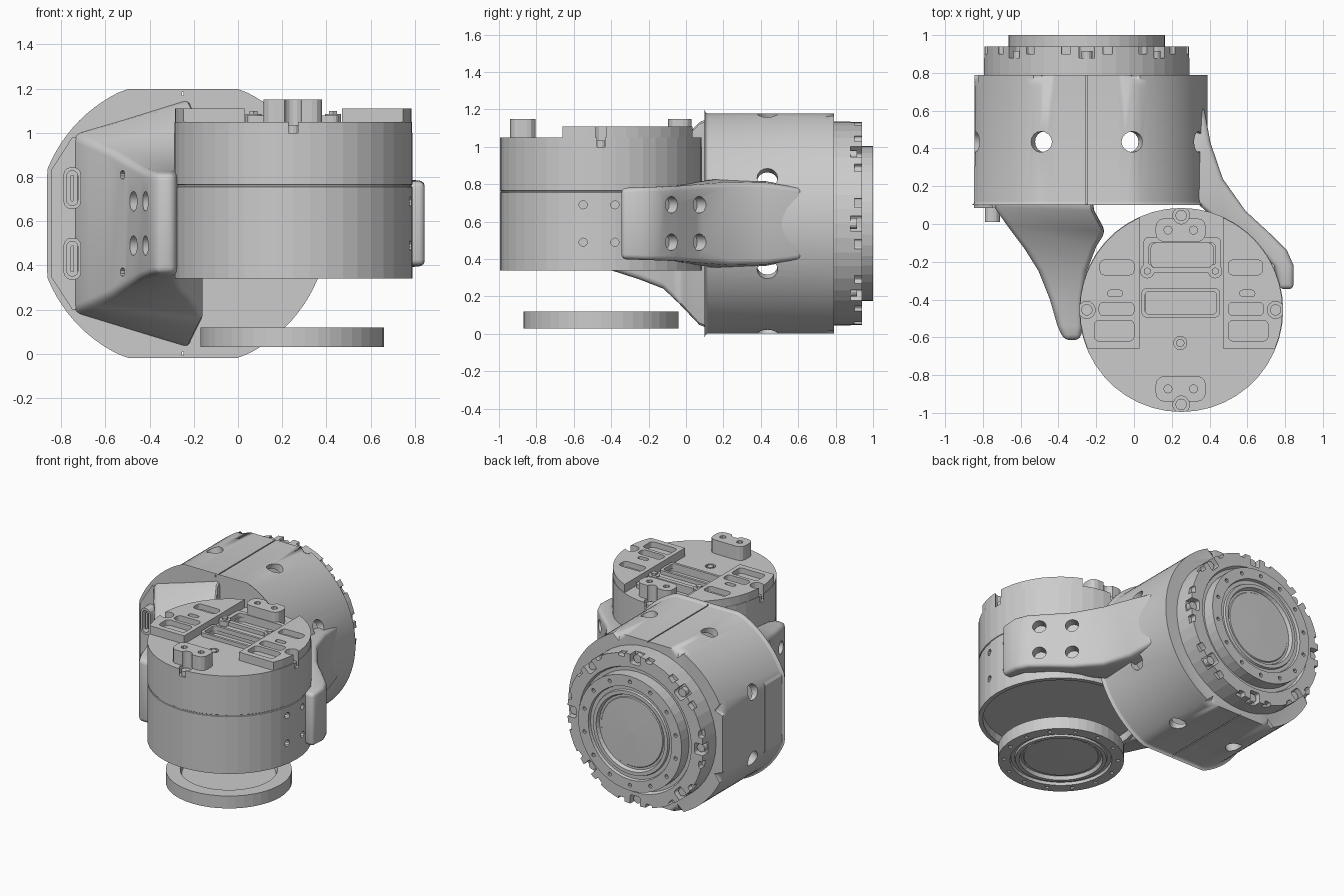
import bpy, bmesh, math
from mathutils import Matrix, Vector

if "Cube" in bpy.data.objects:
    bpy.data.objects.remove(bpy.data.objects["Cube"])

CX, CY = 0.25, -0.455      # vertical motor axis
HX, HZ = -0.25, 0.59       # horizontal motor axis
ALONG_Y = Matrix(((1, 0, 0, HX), (0, 0, 1, 0), (0, 1, 0, HZ), (0, 0, 0, 1)))
ALONG_Z = Matrix.Translation((CX, CY, 0))


def finish(name, bm, smooth=None):
    bmesh.ops.recalc_face_normals(bm, faces=bm.faces)
    me = bpy.data.meshes.new(name)
    bm.to_mesh(me)
    bm.free()
    ob = bpy.data.objects.new(name, me)
    bpy.context.collection.objects.link(ob)
    if smooth:
        shade(ob, smooth)
    return ob


def activate(ob):
    bpy.ops.object.select_all(action='DESELECT')
    ob.select_set(True)
    bpy.context.view_layer.objects.active = ob


def shade(ob, deg):
    activate(ob)
    bpy.ops.object.shade_smooth_by_angle(angle=math.radians(deg))


def cut(ob, bm):
    tool = finish("cutter", bm)
    tool.hide_render = True
    mod = ob.modifiers.new("cut", 'BOOLEAN')
    mod.operation, mod.solver, mod.object = 'DIFFERENCE', 'EXACT', tool
    activate(ob)
    bpy.ops.object.modifier_apply(modifier=mod.name)
    bpy.data.objects.remove(tool)


def prism(bm, pts, z0, z1, M=Matrix()):
    lo = [bm.verts.new(M @ Vector((x, y, z0))) for x, y in pts]
    hi = [bm.verts.new(M @ Vector((x, y, z1))) for x, y in pts]
    bm.faces.new(lo)
    bm.faces.new(hi)
    n = len(pts)
    for i in range(n):
        j = (i + 1) % n
        bm.faces.new((lo[i], lo[j], hi[j], hi[i]))


def rrect(x0, x1, y0, y1, r):
    pts = []
    for k, (x, y) in enumerate(((x1 - r, y1 - r), (x0 + r, y1 - r), (x0 + r, y0 + r), (x1 - r, y0 + r))):
        for i in range(4):
            a = math.radians(90 * k + 30 * i)
            pts.append((x + r * math.cos(a), y + r * math.sin(a)))
    return pts


def rod(bm, p, d, r, length, seg=14):
    """Cylinder centred on p along d."""
    q = Vector(d).to_track_quat('Z', 'Y').to_matrix().to_4x4()
    bmesh.ops.create_cone(bm, cap_ends=True, segments=seg, radius1=r, radius2=r, depth=length,
                          matrix=Matrix.Translation(p) @ q)


def lathe(name, profile, M, seg=44):
    bm = bmesh.new()
    rings = []
    for r, z in profile:
        if r == 0:
            rings.append([bm.verts.new(M @ Vector((0, 0, z)))] * seg)
        else:
            rings.append([bm.verts.new(M @ Vector((r * math.cos(2 * math.pi * i / seg),
                          r * math.sin(2 * math.pi * i / seg), z))) for i in range(seg)])
    for a, b in zip(rings, rings[1:]):
        for i in range(seg):
            j = (i + 1) % seg
            bm.faces.new(list(dict.fromkeys((a[i], a[j], b[j], b[i]))))
    return finish(name, bm)


def rotor(name, M):
    """Output disc with stepped face and a ring of bolt holes."""
    ob = lathe(name, [(0, .03), (.31, .03), (.32, 0), (.415, 0), (.415, .09), (.335, .09), (.33, .07), (.305, .07),
                      (.3, .085), (.275, .085), (.265, .06), (.25, .06), (.245, .066), (0, .07)], M)
    bm = bmesh.new()
    for i in range(14):
        a = 2 * math.pi * (i + .5) / 14
        p = M @ Vector((.375 * math.cos(a), .375 * math.sin(a), .09))
        rod(bm, p, M.to_3x3() @ Vector((0, 0, 1)), .014, .06, 8)
    cut(ob, bm)


def loft(name, rows, bevel):
    """rows: outer x,y, inner x,y, outer and inner half height about HZ."""
    bm = bmesh.new()
    secs = [[bm.verts.new(v) for v in ((ox, oy, HZ - ho), (ox, oy, HZ + ho), (ix, iy, HZ + hi), (ix, iy, HZ - hi))]
            for ox, oy, ix, iy, ho, hi in rows]
    for a, b in zip(secs, secs[1:]):
        for i in range(4):
            j = (i + 1) % 4
            bm.faces.new((a[i], a[j], b[j], b[i]))
    bm.faces.new(secs[0])
    bm.faces.new(secs[-1])
    ob = finish(name, bm)
    mod = ob.modifiers.new("round", 'BEVEL')
    mod.width, mod.segments, mod.angle_limit = bevel, 3, math.radians(50)
    activate(ob)
    bpy.ops.object.modifier_apply(modifier=mod.name)
    return ob


# Housing: clipped circle, hollow, with eight radial holes and a seam
def clipped(r, zmax, xmin):
    return [(max(xmin, r * math.cos(2 * math.pi * i / 96)), max(-zmax, min(zmax, r * math.sin(2 * math.pi * i / 96))))
            for i in range(96)]


bm = bmesh.new()
prism(bm, clipped(.64, .588, -.595), .10, .79, ALONG_Y)
for y, w in ((.79, .06), (.10, .02)):
    rim = [e for e in bm.edges if all(abs(v.co.y - y) < 1e-4 for v in e.verts)]
    bmesh.ops.bevel(bm, geom=rim, offset=w, segments=4, profile=.5, affect='EDGES')
housing = finish("housing", bm)
bm = bmesh.new()
prism(bm, clipped(.585, .55, -.555), .14, .76, ALONG_Y)
cut(housing, bm)
bm = bmesh.new()
for k in range(8):
    a = math.radians(22.5 + 45 * k)
    d = Vector((math.cos(a), 0, math.sin(a)))
    rod(bm, Vector((HX, .435, HZ)) + d * .6, d, .055, .2, 16)
cut(housing, bm)
bm = bmesh.new()
for z in (0, 1.178):
    prism(bm, rrect(HX - .004, HX + .004, .05, .85, .001), z - .008, z + .008)
cut(housing, bm)
shade(housing, 30)

# Connector panel on the left front edge with two ports
bm = bmesh.new()
prism(bm, [(-.597, -.24), (-.597, .24), (-.50, .39), (-.43, .38), (-.35, .29), (-.325, .2),
           (-.325, -.2), (-.35, -.29), (-.43, -.38), (-.50, -.39)], .085, .305, ALONG_Y)
panel = finish("connector_panel", bm)
for z in (.16, -.16):
    bm = bmesh.new()
    prism(bm, rrect(-.54, -.46, z - .095, z + .095, .035), .01, .12, ALONG_Y)
    port = finish("port", bm)
    bm = bmesh.new()
    prism(bm, rrect(-.525, -.475, z - .078, z + .078, .022), -.02, .07, ALONG_Y)
    cut(port, bm)
    bm = bmesh.new()
    prism(bm, rrect(-.508, -.492, z - .06, z + .06, .007), .02, .1, ALONG_Y)
    finish("port_tongue", bm)

# Rear motor flange with notches and screws
flange = lathe("rear_flange", [(0, .75), (.545, .75), (.545, .94), (.45, .94), (.44, .915), (0, .915)], ALONG_Y)
bm, screws = bmesh.new(), bmesh.new()
for k in range(8):
    a = math.radians(45 * k)
    M = ALONG_Y @ Matrix.Rotation(a, 4, 'Z')
    prism(bm, rrect(.475, .6, -.04, .04, .015), .88, .96, M)
    for s in (-.11, .11):
        prism(bm, rrect(.51, .6, s - .025, s + .025, .01), .90, .96, M)
    rod(screws, M @ Vector((.51, 0, .89)), (0, 1, 0), .03, .05)
cut(flange, bm)
finish("flange_screws", screws)
rotor("rear_output_disc", Matrix.Translation((0, .91, 0)) @ ALONG_Y)

# Front motor can, with a seam, rim notches and side holes
can = lathe("front_motor", [(0, .40), (.51, .40), (.51, .34), (.54, .34), (.54, .755), (.536, .758), (.536, .764),
                            (.54, .767), (.54, 1.05), (0, 1.05)], ALONG_Z)
bm, screws = bmesh.new(), bmesh.new()
for x, y in ((.5, 0), (-.5, 0), (0, .5), (0, -.5)):
    rod(bm, (CX + x, CY + y, 1.05), (0, 0, 1), .045, .1)
    rod(screws, (CX + x, CY + y, 1.01), (0, 0, 1), .03, .05)
for y in (-.55, -.38):
    for z in (.49, .69):
        rod(bm, (.78, y, z), (1, 0, 0), .022, .1, 10)
prism(bm, rrect(.06, .45, -.48, -.35, .02), 1.02, 1.1)
prism(bm, rrect(.09, .42, -.235, -.10, .03), 1.02, 1.1)
rod(bm, (.245, -.63, 1.05), (0, 0, 1), .035, .05)
cut(can, bm)
rod(screws, (.245, -.63, 1.035), (0, 0, 1), .022, .03)
finish("motor_screws", screws)
rotor("front_output_disc", Matrix.Translation((CX - .005, CY, .12)) @ Matrix.Rotation(math.pi, 4, 'X'))

# Raised side pads on the can, with pockets
for s, side in ((-1, "left"), (1, "right")):
    bm = bmesh.new()
    a0, a1 = math.asin(-.205 / .537), math.acos(.22 / .537)
    arc = [(s * .537 * math.cos(a0 + (a1 - a0) * i / 12), .537 * math.sin(a0 + (a1 - a0) * i / 12)) for i in range(13)]
    prism(bm, arc + [(s * .22, -.205)], 1.04, 1.11, ALONG_Z)
    pad = finish(side + "_pad", bm)
    bm = bmesh.new()
    for x0, x1, y0, y1 in ((.25, .43, .185, .265), (.25, .435, -.03, .04), (.25, .46, -.165, -.055)):
        prism(bm, rrect(*sorted((s * x0, s * x1)), y0, y1, .025), 1.07, 1.15, ALONG_Z)
    prism(bm, rrect(s * .35 - .04, s * .35 + .04, .07, .105, .017), 1.08, 1.15, ALONG_Z)
    rod(bm, (CX + s * .5, CY, 1.08), (0, 0, 1), .045, .2)
    cut(pad, bm)
    bm = bmesh.new()
    rod(bm, (CX + s * .18, -.25, 1.06), (0, 0, 1), .038, .05)
    rod(bm, (CX + s * .18, -.25, 1.09), (0, 0, 1), .02, .02, 6)
    finish(side + "_lug", bm)

# Raised pocket frames and the two tall bosses
for x0, x1, y0, y1, w in ((.05, .46, -.26, -.07, .03), (.04, .455, -.495, -.34, .018)):
    bm = bmesh.new()
    prism(bm, rrect(x0, x1, y0, y1, .025), 1.045, 1.078)
    frame = finish("top_frame", bm)
    bm = bmesh.new()
    prism(bm, rrect(x0 + w, x1 - w, y0 + w, y1 - w, .02), 1.0, 1.1)
    cut(frame, bm)
for y0, y1 in ((-.095, .03), (-.94, -.805)):
    bm = bmesh.new()
    prism(bm, rrect(.115, .38, y0, y1, .045), 1.04, 1.15)
    boss = finish("boss", bm)
    bm = bmesh.new()
    for x in (.18, .315):
        rod(bm, (x, (y0 + y1) / 2, 1.15), (0, 0, 1), .022, .08, 8)
    notch = y1 + .01 if y0 > -.5 else y0 - .01
    rod(bm, (CX, notch, 1.1), (0, 0, 1), .04, .2)
    cut(boss, bm)

# Right arm, from the housing round to the can
arm = loft("right_arm", [(.37, .62, .28, .62, .19, .19), (.405, .43, .29, .42, .215, .23), (.47, .24, .30, .14, .22, .24),
                         (.59, .07, .46, .00, .208, .215), (.72, -.05, .59, -.07, .2, .2),
                         (.81, -.14, .67, -.15, .197, .197), (.845, -.22, .74, -.22, .195, .195),
                         (.845, -.345, .77, -.345, .19, .19)], .025)
bm = bmesh.new()
for x, y in ((.745, -.08), (.59, .07)):
    for z in (.49, .69):
        rod(bm, (x, y, z), (.75, .66, 0), .045, .13)
cut(arm, bm)
shade(arm, 35)

# Left arm, flaring to the full housing height
arm = loft("left_arm", [(-.75, .15, -.22, .13, .41, .575), (-.74, .09, -.21, .07, .40, .55),
                        (-.67, -.01, -.15, -.04, .37, .43), (-.58, -.13, -.2, -.12, .33, .35),
                        (-.505, -.25, -.25, -.25, .285, .30), (-.445, -.40, -.27, -.4, .25, .25),
                        (-.405, -.54, -.27, -.54, .235, .235), (-.37, -.615, -.285, -.615, .225, .225)], .03)
bm = bmesh.new()
for x, y in ((-.475, -.33), (-.415, -.49)):
    for z in (.49, .69):
        rod(bm, (x, y, z), (-.9, -.4, 0), .045, .13)
for z in (.37, .81):
    rod(bm, (-.52, -.22, z), (-.87, -.5, 0), .02, .1, 10)
cut(arm, bm)
shade(arm, 35)
